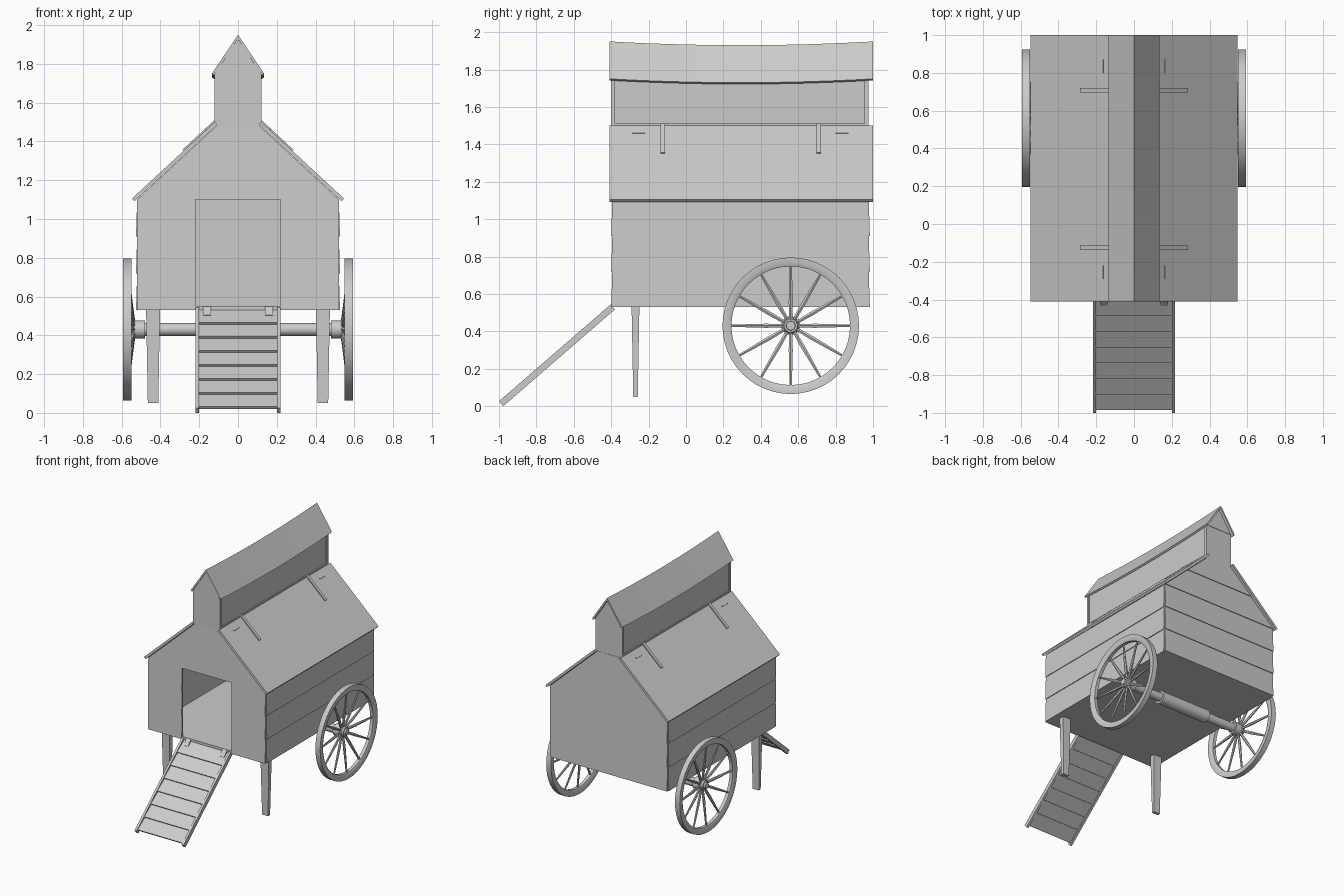
import bpy, bmesh
from math import sin, cos, pi

if "Cube" in bpy.data.objects:
    bpy.data.objects.remove(bpy.data.objects["Cube"])


def lofts(name, parts, closed=False, smooth=False):
    """One object from several lofts; each part is a list of equal-length loops."""
    bm = bmesh.new()
    for loops in parts:
        rings = [[bm.verts.new(p) for p in lp] for lp in loops]
        n = len(rings[0])
        pairs = list(zip(rings, rings[1:]))
        if closed:
            pairs.append((rings[-1], rings[0]))
        else:
            bm.faces.new(rings[0])
            bm.faces.new(rings[-1][::-1])
        for a, b in pairs:
            for i in range(n):
                j = (i + 1) % n
                bm.faces.new((a[i], a[j], b[j], b[i]))
    bmesh.ops.recalc_face_normals(bm, faces=bm.faces)
    me = bpy.data.meshes.new(name)
    bm.to_mesh(me)
    bm.free()
    ob = bpy.data.objects.new(name, me)
    bpy.context.collection.objects.link(ob)
    if smooth:
        bpy.ops.object.select_all(action='DESELECT')
        ob.select_set(True)
        bpy.context.view_layer.objects.active = ob
        bpy.ops.object.shade_smooth_by_angle(angle=0.6)
    return ob


def box(x0, x1, y0, y1, z0, z1):
    return [[(x0, y0, z), (x1, y0, z), (x1, y1, z), (x0, y1, z)] for z in (z0, z1)]


def extrude_y(profile, y0, y1):
    return [[(x, y, z) for x, z in profile] for y in (y0, y1)]


# Clapboard walls: each plank leans out at its lower edge
T, LEAN = 0.014, 0.006
LEVELS = [0.53, 0.72, 0.91, 1.10, 1.30, 1.487]


def half_width(z):
    return 0.52 if z <= 1.1 else 0.52 - (z - 1.1) * 1.077


def end_plank(xa, xb, xc, xd, z0, z1, y, d):
    outer = [(xa, y + d * LEAN, z0), (xb, y + d * LEAN, z0), (xc, y, z1), (xd, y, z1)]
    inner = [(px, y - d * T, pz) for px, _, pz in outer]
    return [outer, inner]


front, back, sides = [], [], []
for z0, z1 in zip(LEVELS, LEVELS[1:]):
    a, b = half_width(z0), half_width(z1)
    back.append(end_plank(-a, a, b, -b, z0, z1, 0.977, 1))
    if z1 > 1.11:
        front.append(end_plank(-a, a, b, -b, z0, z1, -0.394, -1))
        continue
    for s in (-1, 1):
        front.append(end_plank(s * .22, s * a, s * b, s * .22, z0, z1, -0.394, -1))
        sides.append([[(s * (.52 + LEAN), y, z0), (s * .52, y, z1),
                       (s * (.52 - T), y, z1), (s * (.52 - T), y, z0)] for y in (-.385, .968)])
lofts("front_wall", front)
lofts("back_wall", back)
lofts("side_walls", sides)
lofts("floor", [box(-.52, .52, -.395, .977, .53, .55)])

# Lower roof slopes
lofts("lower_roof", [extrude_y([(s * .12, 1.5), (s * .547, 1.105), (s * .534, 1.091), (s * .107, 1.486)],
                               -.41, 1.0) for s in (-1, 1)])

# Straps and small hinge plates on the slopes
SL = -0.925


def roof_strip(s, xa, xb, ya, yb, t):
    za, zb = 1.5 + SL * (xa - .12), 1.5 + SL * (xb - .12)
    return extrude_y([(s * xa, za - .002), (s * xb, zb - .002),
                      (s * (xb + t * .7), zb + t * .7), (s * (xa + t * .7), za + t * .7)], ya, yb)


lofts("roof_straps", [roof_strip(s, .115, .28, y, y + .024, .008)
                      for s in (-1, 1) for y in (-.137, .697)])
lofts("roof_hinge_plates", [roof_strip(s, .16, .166, y, y + .07, .005)
                            for s in (-1, 1) for y in (-.29, .80)])

# Raised clerestory: end boards, gables, recessed side panels, sills
lofts("clerestory_ends", [box(-.12, .12, y, y + .02, 1.48, 1.76) for y in (-.40, .955)])
lofts("clerestory_gables", [extrude_y([(-.123, 1.755), (.123, 1.755), (0, 1.935)], y, y + .024)
                            for y in (-.403, .954)])
lofts("clerestory_sides", [box(s * .098, s * .11, -.385, .96, 1.48, 1.755) for s in (-1, 1)])
lofts("clerestory_sills", [box(s * .10, s * .12, -.385, .96, 1.48, 1.51) for s in (-1, 1)])

# Sagging upper roof
roof = []
for i in range(13):
    u = -1 + i / 6
    d = -0.02 * (1 - u * u)
    roof.append([(x, .295 + .705 * u, z + d) for x, z in
                 [(-.134, 1.75), (0, 1.95), (.134, 1.75), (.123, 1.742), (0, 1.929), (-.123, 1.742)]])
lofts("upper_roof", [roof])


# Wheels
def lathe(profile, cy=.56, cz=.43, n=48):
    return [[(x, cy + r * cos(2 * pi * k / n), cz + r * sin(2 * pi * k / n)) for x, r in profile]
            for k in range(n)]


def rod(profile, n=24, cy=.56, cz=.43):
    return [[(x, cy + r * cos(2 * pi * k / n), cz + r * sin(2 * pi * k / n)) for k in range(n)]
            for x, r in profile]


for s, side in ((-1, "left"), (1, "right")):
    lofts(side + "_wheel_rim", [lathe([(s * x, r) for x, r in
          [(.55, .365), (.592, .365), (.592, .333), (.584, .317), (.558, .317), (.55, .333)]])],
          closed=True, smooth=True)
    spokes = []
    for k in range(12):
        c, q = cos(k * pi / 6), sin(k * pi / 6)
        rings = []
        for r, x, w, t in [(.025, .537, .008, .009), (.13, .551, .011, .009), (.32, .571, .006, .007)]:
            rings.append([(s * (x + dx), .56 + r * c - dw * q, .43 + r * q + dw * c)
                          for dx, dw in [(-t, 0), (-t * .5, -w), (t * .5, -w), (t, 0), (t * .5, w), (-t * .5, w)]])
        spokes.append(rings)
    lofts(side + "_wheel_spokes", spokes)
    lofts(side + "_wheel_hub", [rod([(s * x, r) for x, r in
          [(.48, .046), (.54, .046), (.55, .037), (.565, .036), (.565, .025), (.578, .024)]])], smooth=True)
lofts("axle", [rod([(-.5, .033), (-.22, .033), (-.22, .05), (.22, .05), (.22, .033), (.5, .033)])], smooth=True)

# Tapered front legs
legs = []
for s in (-1, 1):
    legs.append([[(s * .438 + i * hx, -.27 + j * hy, z)
                  for i, j in ((-1, -1), (1, -1), (1, 1), (-1, 1))]
                 for hx, hy, z in ((.027, .012, .05), (.036, .021, .535))])
lofts("front_legs", legs)


# Entry ramp: s runs up the slope, n is its normal
def ramp(x, s, n):
    return (x, -.977 + .756 * s - .655 * n, .655 * s + .756 * n)


def ramp_part(x0, x1, prof):
    return [[ramp(x, s, n) for s, n in prof] for x in (x0, x1)]


lofts("ramp_rails", [ramp_part(k * .2, k * .218, [(0, 0), (.79, 0), (.79, .035), (0, .035)])
                     for k in (-1, 1)])
boards = []
for k in range(7):
    a, b = .015 + k * .11, .129 + k * .11
    boards.append(ramp_part(-.202, .202, [(a, .014), (b, .006), (b, .018), (a, .03)]))
lofts("ramp_boards", boards)
lofts("ramp_hinges", [ramp_part(k * .14, k * .18, [(.74, .018), (.80, .018), (.80, .034), (.74, .026)])
                      for k in (-1, 1)])
